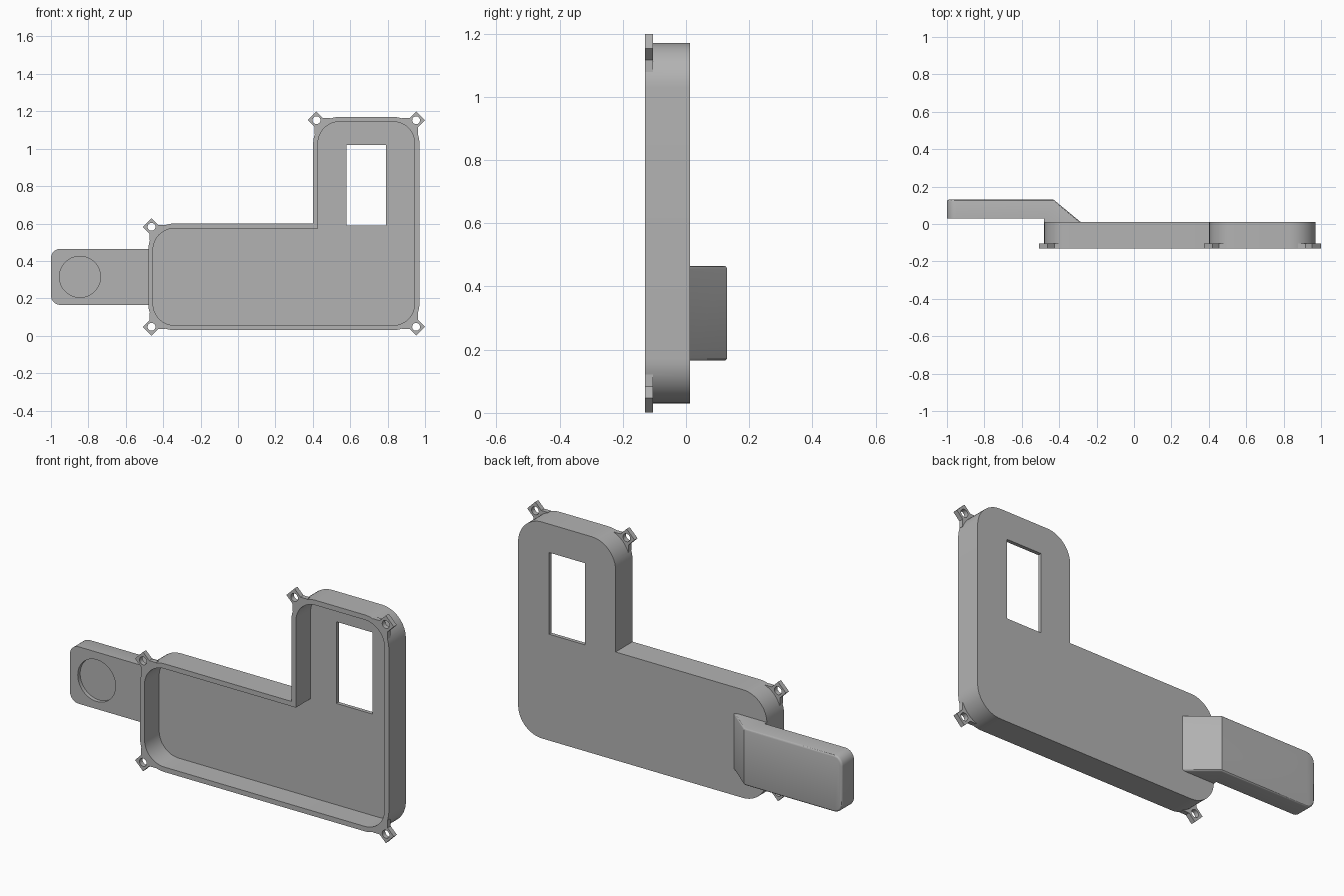
import bpy, bmesh, math
from mathutils import Vector

cube = bpy.data.objects.get("Cube")
if cube:
    bpy.data.objects.remove(cube)

grey = bpy.data.materials.new("plain_grey")
grey.use_nodes = True
GREY = (0.45, 0.45, 0.45, 1)
grey.diffuse_color = GREY
grey.node_tree.nodes["Principled BSDF"].inputs["Base Color"].default_value = GREY

FRONT, BACK = -0.13, 0.012      # depth range of the tray
WALL, FLOOR = 0.026, 0.02
CORNER = 0.14


def finish(name, bm):
    bmesh.ops.recalc_face_normals(bm, faces=bm.faces)
    mesh = bpy.data.meshes.new(name)
    bm.to_mesh(mesh)
    bm.free()
    mesh.materials.append(grey)
    obj = bpy.data.objects.new(name, mesh)
    bpy.context.scene.collection.objects.link(obj)
    return obj


def prism(points, y0, y1):
    """Extrude an (x, z) outline from y0 to y1."""
    bm = bmesh.new()
    face = bm.faces.new([bm.verts.new((x, y0, z)) for x, z in points])
    new = bmesh.ops.extrude_face_region(bm, geom=[face])["geom"]
    bmesh.ops.translate(bm, vec=(0, y1 - y0, 0),
                        verts=[g for g in new if isinstance(g, bmesh.types.BMVert)])
    return bm


def boolean(target, tool, operation):
    mod = target.modifiers.new(operation.lower(), "BOOLEAN")
    mod.operation, mod.object, mod.solver = operation, tool, "EXACT"
    bpy.context.view_layer.objects.active = target
    bpy.ops.object.modifier_apply(modifier=mod.name)
    bpy.data.objects.remove(tool)


def arc(cx, cz, r, start, sweep, n):
    return [(cx + r * math.cos(start + sweep * i / n),
             cz + r * math.sin(start + sweep * i / n)) for i in range(n + 1)]


def l_outline(inset):
    """L shaped outline with five rounded corners and one sharp inner corner."""
    left, right, low, high = -0.48 + inset, 0.97 - inset, 0.03 + inset, 1.17 - inset
    step_x, step_z = 0.402 + inset, 0.6 - inset
    r = CORNER - inset
    q = math.pi / 2
    pts = arc(left + r, low + r, r, 2 * q, q, 12)
    pts += arc(right - r, low + r, r, 3 * q, q, 12)
    pts += arc(right - r, high - r, r, 0, q, 12)
    pts += arc(step_x + r, high - r, r, q, q, 12)
    pts.append((step_x, step_z))
    pts += arc(left + r, step_z - r, r, q, q, 12)
    return pts


# Tray with its pocket
tray = finish("tray", prism(l_outline(0), FRONT, BACK))
boolean(tray, finish("pocket", prism(l_outline(WALL), FRONT - 0.1, BACK - FLOOR)), "DIFFERENCE")

# Screw tabs pointing out diagonally from the rounded corners
half = [(0.206, 0.033), (0.155, 0.033), (0.128, 0.06), (0.12, 0.05)]
for cx, cz, sx, sz in [(-0.34, 0.17, -1, -1), (0.83, 0.17, 1, -1), (0.83, 1.03, 1, 1),
                       (0.542, 1.03, -1, 1), (-0.34, 0.46, -1, 1)]:
    u = Vector((sx, sz)).normalized()
    v = Vector((-u.y, u.x))
    c = Vector((cx, cz))
    outline = half + [(a, -b) for a, b in reversed(half)]
    tab = finish("tab", prism([c + u * a + v * b for a, b in outline], FRONT, FRONT + 0.025))
    hole = c + u * 0.173
    boolean(tray, tab, "UNION")
    boolean(tray, finish("hole", prism(arc(hole.x, hole.y, 0.021, 0, math.tau * 23 / 24, 23),
                                       FRONT - 0.05, FRONT + 0.06)), "DIFFERENCE")

# Window through the back plate
window = [(0.58, 0.59), (0.79, 0.59), (0.79, 1.02), (0.58, 1.02)]
boolean(tray, finish("window", prism(window, -0.08, 0.1)), "DIFFERENCE")

# Side arm, offset behind the tray with a sloped root
bm = bmesh.new()
side = [(-1, 0.03), (-0.48, 0.03), (-0.48, 0.002), (-0.275, 0.002), (-0.43, 0.13), (-1, 0.13)]
face = bm.faces.new([bm.verts.new((x, y, 0.165)) for x, y in side])
new = bmesh.ops.extrude_face_region(bm, geom=[face])["geom"]
bmesh.ops.translate(bm, vec=(0, 0, 0.3), verts=[g for g in new if isinstance(g, bmesh.types.BMVert)])
bmesh.ops.recalc_face_normals(bm, faces=bm.faces)
ends = [e for e in bm.edges if all(v.co.x < -0.99 for v in e.verts)
        and abs(e.verts[0].co.y - e.verts[1].co.y) > 0.05]
bmesh.ops.bevel(bm, geom=ends, offset=0.05, segments=8, profile=0.5, affect="EDGES")
bm.normal_update()
rim = [e for e in bm.edges
       if sorted(f.normal.y > 0.5 for f in e.link_faces) == [False, True]
       and all(v.co.y > 0.12 for v in e.verts)]
rim += [e for e in bm.edges if abs(e.verts[0].co.y - e.verts[1].co.y) > 0.11
        and max(v.co.x for v in e.verts) > -0.3]
bmesh.ops.bevel(bm, geom=rim, offset=0.01, segments=3, profile=0.5, affect="EDGES")
arm = finish("arm", bm)

# Shallow round recess in the arm
boolean(arm, finish("recess", prism(arc(-0.845, 0.315, 0.11, 0, math.tau * 47 / 48, 47),
                                    -0.05, 0.05)), "DIFFERENCE")

for obj in (tray, arm):
    bpy.ops.object.select_all(action="DESELECT")
    obj.select_set(True)
    bpy.context.view_layer.objects.active = obj
    bpy.ops.object.shade_smooth_by_angle(angle=math.radians(30))
